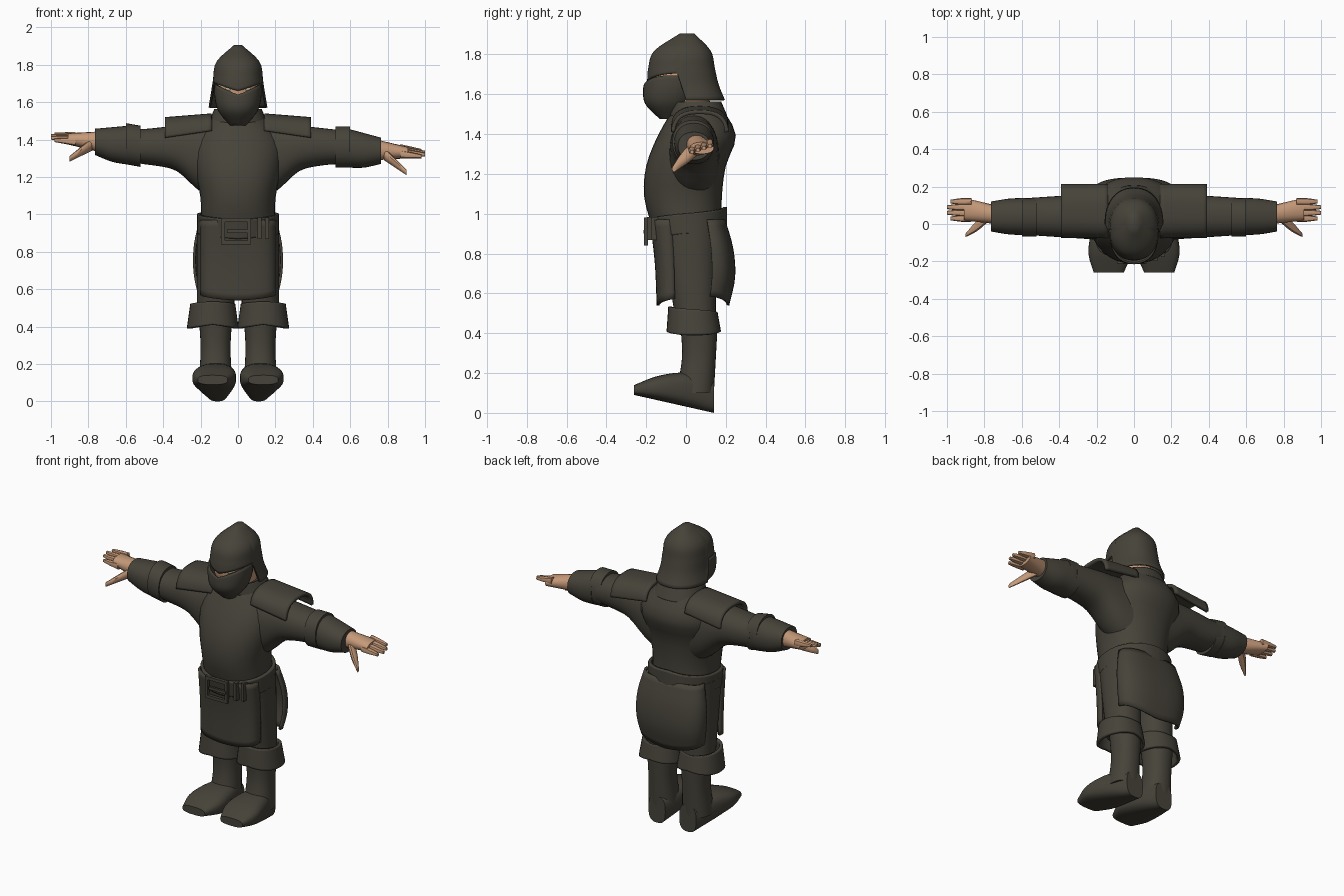
import bpy, bmesh
from math import sin, cos, pi, radians, floor

if "Cube" in bpy.data.objects:
    bpy.data.objects.remove(bpy.data.objects["Cube"])


def material(name, *rgb):
    mat = bpy.data.materials.new(name)
    mat.use_nodes = True
    mat.diffuse_color = (*rgb, 1)
    shader = mat.node_tree.nodes["Principled BSDF"]
    shader.inputs["Base Color"].default_value = (*rgb, 1)
    shader.inputs["Roughness"].default_value = .9
    return mat


CLOTH = material("dark olive", .062, .056, .042)
SKIN = material("skin", .56, .32, .19)
EYE = material("pale eye", .5, .45, .3)


def smooth(keys, t):
    """Value at t (0 to 1) of a smooth curve through evenly spaced keys."""
    if not isinstance(keys, tuple):
        return keys
    pts = [2 * keys[0] - keys[1], *keys, 2 * keys[-1] - keys[-2]]
    t = min(max(t, 0), 1) * (len(keys) - 1)
    i = min(floor(t), len(keys) - 2)
    f = t - i
    a, b, c, d = pts[i:i + 4]
    return b + f * ((c - a) + f * ((2 * a - 5 * b + 4 * c - d) + f * (3 * b - a - 3 * c + d))) / 2


def rounded(value, power):
    return abs(value) ** power * (1 if value >= 0 else -1)


def finish(ob, mat, thick=0):
    ob.data.materials.append(mat)
    bpy.ops.object.select_all(action="DESELECT")
    ob.select_set(True)
    bpy.context.view_layer.objects.active = ob
    bpy.ops.object.shade_smooth_by_angle(angle=radians(45))
    if thick:
        shell = ob.modifiers.new("thickness", "SOLIDIFY")
        shell.thickness, shell.offset = thick, 0


def surf(name, span, centre, radius, low, high, mat=CLOTH, axis="z", start=None, end=None,
         arc=(0, 360), power=.9, seg=32, rings=12, thick=0, side=1, lift=0, caps=(0, -1)):
    """Skin rounded sections along an axis; start and end rules trim by angle from the front."""
    bm = bmesh.new()
    full = arc == (0, 360)
    columns = []
    for i in range(seg if full else seg + 1):
        a = radians(arc[0] + (arc[1] - arc[0]) * i / seg)
        fold = min(a % (2 * pi), -a % (2 * pi))
        first = start(fold) if start else span[0]
        last = end(fold) if end else span[1]
        column = []
        for k in range(rings + 1):
            w = first + (last - first) * k / rings
            t = (w - span[0]) / (span[1] - span[0])
            c, r, v0, v1 = (smooth(keys, t) for keys in (centre, radius, low, high))
            u = c + r * rounded(sin(a), power)
            v = (v0 + v1) / 2 - (v1 - v0) / 2 * rounded(cos(a), power)
            x, y, z = {"z": (u, v, w), "x": (w, u, v), "y": (u, w, v)}[axis]
            column.append(bm.verts.new((x * side, y, z + lift * max(0, x - .5))))
        columns.append(column)
    following = columns[1:] + (columns[:1] if full else [])
    for a, b in zip(columns, following):
        for k in range(rings):
            bm.faces.new((a[k], b[k], b[k + 1], a[k + 1]))
    for k in caps if full else ():
        bm.faces.new([column[k] for column in columns])
    bmesh.ops.recalc_face_normals(bm, faces=bm.faces)
    mesh = bpy.data.meshes.new(name)
    bm.to_mesh(mesh)
    bm.free()
    ob = bpy.data.objects.new(name, mesh)
    bpy.context.collection.objects.link(ob)
    finish(ob, mat, thick)


def box(name, location, size):
    bpy.ops.mesh.primitive_cube_add(size=1, location=location)
    ob = bpy.context.object
    ob.name, ob.scale = name, size
    finish(ob, CLOTH)
    bevel = ob.modifiers.new("soft edge", "BEVEL")
    bevel.width, bevel.segments = .005, 2


def ball(name, location, size, mat):
    bpy.ops.mesh.primitive_uv_sphere_add(segments=24, ring_count=16, location=location)
    ob = bpy.context.object
    ob.name, ob.scale = name, size
    finish(ob, mat)


# Torso, neck and collar
surf("torso", span=(.93, 1.55), centre=0, radius=(.2, .2, .23, .24, .12),
     low=(-.17, -.21, -.2, -.14, -.05), high=(.18, .18, .2, .25, .17))
surf("neck", span=(1.45, 1.64), centre=0, radius=.09, low=-.07, high=(.15, .1), mat=SKIN)
surf("collar", span=(1.49, 1.56), centre=0, radius=(.15, .12), low=-.08, high=(.2, .17),
     thick=.015, caps=())

# Head, mask and helmet
ball("head", (0, -.04, 1.66), (.11, .14, .13), SKIN)
for s in (-1, 1):
    ball("eye", (s * .05, -.16, 1.67), (.02, .01, .01), EYE)
surf("face_mask", span=(1.48, 1.7), centre=0, radius=(.04, .1, .12, .12),
     low=(-.13, -.2, -.21, -.2), high=(-.04, .02, .05, .05),
     end=lambda t: 1.64 + .055 * sin(t), thick=.01, caps=(0,))
surf("helmet", span=(1.56, 1.9), centre=0, radius=(.155, .135, .128, .11, .02),
     low=(-.19, -.19, -.185, -.155, -.03), high=(.195, .16, .14, .12, .04),
     start=lambda t: 1.66 + .045 * sin(t) if t < 1.5 else 1.57,
     seg=60, rings=16, thick=.01, caps=(-1,))

# Skirt panels
surf("front_skirt", span=(.54, .97), centre=0, radius=.197, low=(-.14, -.15, -.175), high=.03,
     start=lambda t: .54 + .02 * t, arc=(-90, 90), power=.65, thick=.014)
surf("back_skirt", span=(.54, .97), centre=0, radius=(.2, .23, .23, .2), low=.02,
     high=(.21, .24, .23, .19), start=lambda t: .54 + .03 * (pi - t),
     arc=(90, 270), power=.75, thick=.014)

# Belt with buckle, prong and keeper loops
surf("belt", span=(.87, 1.03), centre=0, radius=.21, low=(-.17, -.2), high=.195,
     start=lambda t: .87 + .02 * t, end=lambda t: .97 + .02 * t, thick=.02, caps=())
for s in (-1, 1):
    box("buckle_bar", (-.01, -.2, .91 + s * .06), (.16, .02, .02))
    box("buckle_side", (-.01 + s * .07, -.2, .91), (.02, .02, .14))
    box("belt_loop", (.135 + s * .02, -.157 + s * .01, .925), (.02, .06, .115))
box("buckle_prong", (0, -.206, .91), (.12, .014, .018))

for side, word in ((1, "left_"), (-1, "right_")):
    # The right arm is held a little higher
    def arm(name, mat=CLOTH, **shape):
        surf(word + name, mat=mat, axis="x", side=side, lift=0 if side > 0 else .18, **shape)

    def leg(name, axis="z", **shape):
        surf(word + name, axis=axis, side=side, **shape)

    # Sleeve, elbow band, forearm and shoulder plate
    arm("sleeve", span=(.1, .55), centre=.04, radius=(.13, .1),
        low=(1.06, 1.13, 1.23, 1.26, 1.27), high=(1.5, 1.45))
    arm("elbow_band", span=(.52, .6), centre=.035, radius=.103, low=1.25, high=1.47)
    arm("forearm", span=(.58, .765), centre=.04, radius=(.1, .095, .08),
        low=(1.25, 1.25, 1.27), high=(1.46, 1.41))
    arm("shoulder_plate", span=(.14, .39), centre=.07, radius=.135, low=(1.33, 1.27),
        high=(1.53, 1.51), arc=(95, 265), power=.75, thick=.02)

    # Hand with four fingers and a thumb
    arm("palm", SKIN, span=(.74, .91), centre=(.05, .08), radius=(.05, .06),
        low=(1.29, 1.3), high=(1.4, 1.36), seg=16)
    for i in range(4):
        z = 1.31 + .01 * i
        arm("finger", SKIN, span=(.87, 1 if i in (1, 2) else .98), centre=.03 + .03 * i,
            radius=(.018, .018, .01), low=z - .01, high=(z + .035, z + .01), seg=8, rings=4)
    arm("thumb", SKIN, span=(.78, .9), centre=(.04, -.06), radius=(.03, .03, .01),
        low=(1.29, 1.21), high=(1.36, 1.24), seg=10, rings=6)

    # Leg, boot and knee cuff
    leg("thigh", span=(.45, .96), centre=.12, radius=.1, low=(-.05, -.13), high=.15)
    leg("boot_shaft", span=(.1, .46), centre=.12, radius=(.09, .08, .09),
        low=(-.05, -.02, -.03), high=(.14, .16))
    leg("boot_foot", axis="y", span=(-.26, .14), centre=(.135, .11),
        radius=(.08, .115, .11, .09, .06), low=(.09, 0), high=(.14, .18, .2, .2, .17), power=.7)
    leg("knee_cuff", span=(.39, .53), centre=.135, radius=(.13, .11), low=(-.09, -.08),
        high=(.17, .145), start=lambda t: .41 - .02 * sin(t), end=lambda t: .535 - .01 * t,
        thick=.018, caps=())
